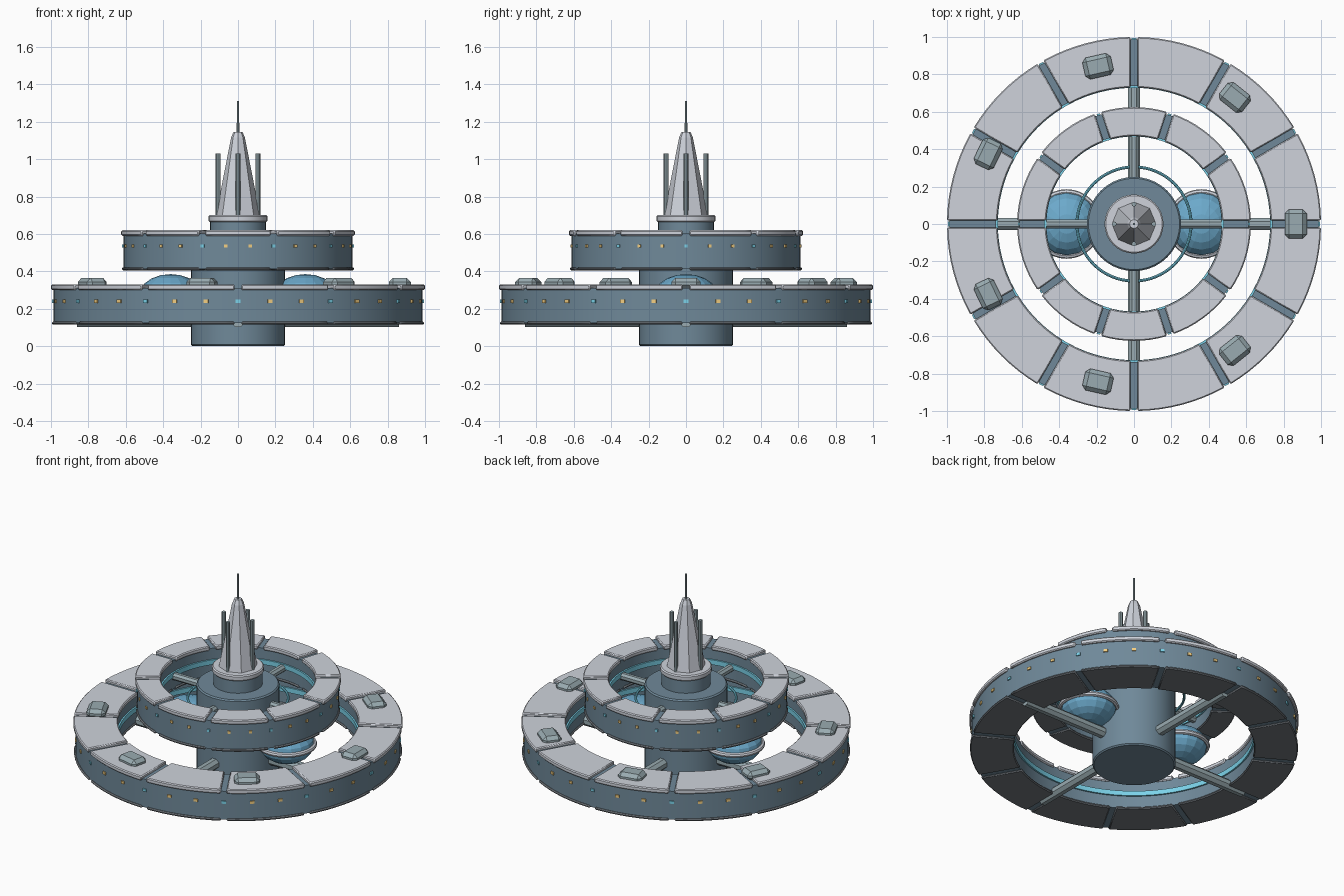
import bpy, bmesh, math
from mathutils import Matrix, Vector

if "Cube" in bpy.data.objects:
    bpy.data.objects.remove(bpy.data.objects["Cube"])

TAU = 2 * math.pi


def mat(name, r, g, b):
    m = bpy.data.materials.new(name)
    m.diffuse_color = (r, g, b, 1)
    m.use_nodes = True
    m.node_tree.nodes["Principled BSDF"].inputs["Base Color"].default_value = m.diffuse_color
    return m


HULL = mat("dark_hull", 0.16, 0.25, 0.32)
PLATE = mat("light_plate", 0.62, 0.65, 0.71)
UNDER = mat("under_plate", 0.17, 0.19, 0.21)
STEEL = mat("teal_steel", 0.32, 0.41, 0.44)
GLOW = mat("cyan_glow", 0.2, 0.65, 0.82)
GLASS = mat("blue_glass", 0.15, 0.4, 0.6)
AMBER = mat("amber_light", 0.9, 0.62, 0.22)


def finish(name, bm, material, smooth=True, bevel=0):
    bmesh.ops.recalc_face_normals(bm, faces=bm.faces[:])
    me = bpy.data.meshes.new(name)
    bm.to_mesh(me)
    bm.free()
    ob = bpy.data.objects.new(name, me)
    bpy.context.collection.objects.link(ob)
    me.materials.append(material)
    if bevel:
        mod = ob.modifiers.new("Bevel", 'BEVEL')
        mod.width = bevel
        mod.segments = 1
        mod.limit_method = 'ANGLE'
    if smooth:
        bpy.ops.object.select_all(action='DESELECT')
        ob.select_set(True)
        bpy.context.view_layer.objects.active = ob
        bpy.ops.object.shade_smooth_by_angle(angle=math.radians(30))
    return ob


def annulus(name, r0, r1, z0, z1, material, n=72, bevel=0):
    bm = bmesh.new()
    rings = []
    for i in range(n):
        a = TAU * i / n
        rings.append([bm.verts.new((r * math.cos(a), r * math.sin(a), z))
                      for r, z in ((r0, z0), (r1, z0), (r1, z1), (r0, z1))])
    for i in range(n):
        p, q = rings[i], rings[(i + 1) % n]
        for k in range(4):
            bm.faces.new((p[k], q[k], q[(k + 1) % 4], p[(k + 1) % 4]))
    return finish(name, bm, material, True, bevel)


def plates(name, r0, r1, z0, z1, count, material, gap=0.018, steps=8):
    # curved deck plates with parallel-sided gaps between them
    bm = bmesh.new()
    for s in range(count):
        mid, half = TAU * (s + 0.5) / count, math.pi / count
        rows = []
        for i in range(steps + 1):
            t = 2 * i / steps - 1
            row = []
            for r, z in ((r0, z0), (r1, z0), (r1, z1), (r0, z1)):
                a = mid + t * (half - gap / r)
                row.append(bm.verts.new((r * math.cos(a), r * math.sin(a), z)))
            rows.append(row)
        for p, q in zip(rows, rows[1:]):
            for k in range(4):
                bm.faces.new((p[k], q[k], q[(k + 1) % 4], p[(k + 1) % 4]))
        bm.faces.new(rows[0])
        bm.faces.new(rows[-1])
    return finish(name, bm, material, True, 0.006)


def cone(name, r0, r1, z0, z1, material, n=32, at=(0, 0), bevel=0, smooth=True):
    bm = bmesh.new()
    bmesh.ops.create_cone(bm, cap_ends=True, segments=n, radius1=r0, radius2=r1, depth=z1 - z0,
                          matrix=Matrix.Translation((at[0], at[1], (z0 + z1) / 2)))
    return finish(name, bm, material, smooth, bevel)


def radial_boxes(name, angles, r, z, size, material, bevel=0):
    bm = bmesh.new()
    for a in angles:
        m = (Matrix.Rotation(a, 4, 'Z') @ Matrix.Translation((r, 0, z))
             @ Matrix.Diagonal((*size, 1)))
        bmesh.ops.create_cube(bm, size=1, matrix=m)
    return finish(name, bm, material, False, bevel)


def torus(name, R, r, center, material, n=64, k=8):
    bm = bmesh.new()
    v = [[bm.verts.new(Vector(center) + Vector((
        (R + r * math.cos(TAU * j / k)) * math.cos(TAU * i / n),
        (R + r * math.cos(TAU * j / k)) * math.sin(TAU * i / n),
        r * math.sin(TAU * j / k)))) for j in range(k)] for i in range(n)]
    for i in range(n):
        for j in range(k):
            bm.faces.new((v[i][j], v[(i + 1) % n][j],
                          v[(i + 1) % n][(j + 1) % k], v[i][(j + 1) % k]))
    return finish(name, bm, material)


def spokes(name, r0, r1, z, radius):
    bm = bmesh.new()
    for i in range(4):
        m = (Matrix.Rotation(TAU * i / 4, 4, 'Z') @ Matrix.Translation(((r0 + r1) / 2, 0, z))
             @ Matrix.Rotation(math.pi / 2, 4, 'Y') @ Matrix.Rotation(math.pi / 8, 4, 'Z'))
        bmesh.ops.create_cone(bm, cap_ends=True, segments=8, radius1=radius, radius2=radius,
                              depth=r1 - r0, matrix=m)
    return finish(name, bm, STEEL, False)


def habitat_ring(label, r0, r1, z0, z1, count, windows, offset, wz):
    annulus(label + "_ring_body", r0 + 0.008, r1 - 0.013, z0 + 0.008, z1 - 0.018, HULL)
    plates(label + "_ring_top_plates", r0, r1, z1 - 0.03, z1, count, PLATE)
    plates(label + "_ring_bottom_plates", r0, r1 - 0.004, z0, z0 + 0.016, count, UNDER)
    zm = (z0 + z1) / 2
    annulus(label + "_ring_inner_light", r0 - 0.002, r0 + 0.015, zm - 0.016, zm + 0.016, GLOW)
    ang = [TAU * (i + offset) / windows for i in range(windows)]
    size = (0.014, 0.026 if r1 > 0.8 else 0.018, 0.017)
    radial_boxes(label + "_amber_windows", [a for i, a in enumerate(ang) if i % 3],
                 r1 - 0.013, wz, size, AMBER)
    radial_boxes(label + "_cyan_windows", ang[::3], r1 - 0.013, wz, size, GLOW)


# Two habitat rings
habitat_ring("lower", 0.73, 1.0, 0.115, 0.33, 12, 36, 0, 0.24)
habitat_ring("upper", 0.47, 0.625, 0.405, 0.62, 10, 30, 0, 0.535)

# Central hub and spokes
cone("hub", 0.252, 0.252, 0, 0.58, HULL, 40, bevel=0.008)
cone("hub_neck", 0.15, 0.15, 0.56, 0.67, HULL, 32)
spokes("lower_spokes", 0.2, 0.86, 0.135, 0.036)
spokes("upper_spokes", 0.2, 0.5, 0.5, 0.025)
torus("hub_light_ring", 0.305, 0.008, (0, 0, 0.48), GLOW)

# Command spire with antenna and four masts
cone("spire_collar", 0.158, 0.158, 0.663, 0.7, PLATE, 32, bevel=0.007)
cone("spire", 0.12, 0.037, 0.69, 1.115, PLATE, 8, smooth=False)
cone("spire_cap", 0.037, 0.024, 1.115, 1.145, PLATE, 8, smooth=False)
cone("antenna", 0.007, 0.006, 1.14, 1.31, STEEL, 8)
for i in range(4):
    a = TAU * i / 4
    cone("mast", 0.013, 0.013, 0.69, 1.03, STEEL, 8, (0.106 * math.cos(a), 0.106 * math.sin(a)))

# Side pods: flattened glass spheres with light rims
for s, side in ((-1, "left"), (1, "right")):
    bm = bmesh.new()
    bmesh.ops.create_uvsphere(bm, u_segments=16, v_segments=10, radius=1,
                              matrix=Matrix.Translation((0.36 * s, 0, 0.27))
                              @ Matrix.Diagonal((0.17, 0.17, 0.115, 1)))
    finish(side + "_pod_dome", bm, GLASS, False)
    torus(side + "_pod_rim", 0.17, 0.016, (0.36 * s, 0, 0.27), PLATE, 32)

# Seven chamfered modules on the lower deck
radial_boxes("deck_modules", [TAU * i / 7 for i in range(7)], 0.865, 0.335,
             (0.118, 0.155, 0.06), STEEL, 0.022)
